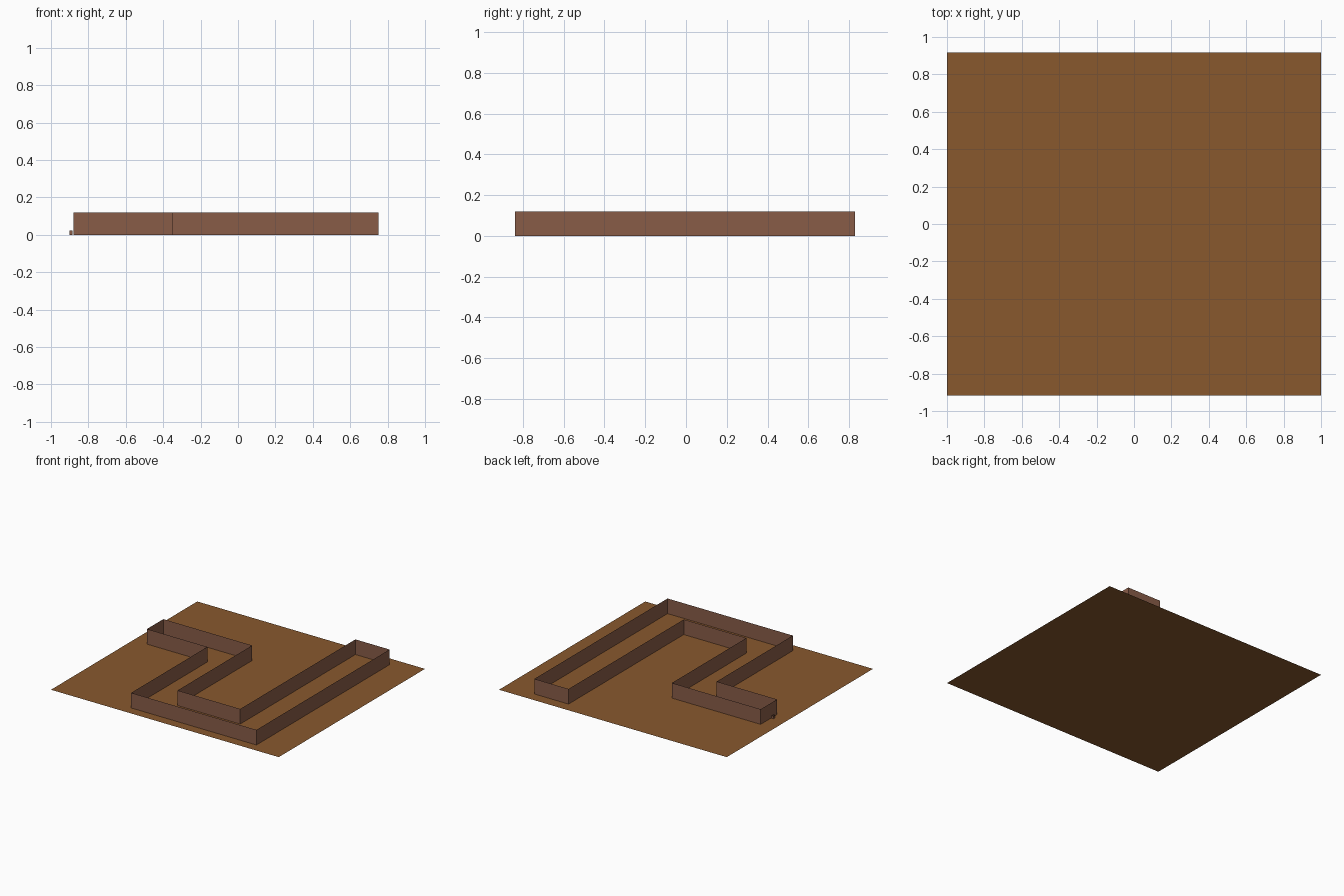
import bpy, bmesh

if "Cube" in bpy.data.objects:
    bpy.data.objects.remove(bpy.data.objects["Cube"])


def material(name, rgb):
    m = bpy.data.materials.new(name)
    m.diffuse_color = (*rgb, 1)
    m.use_nodes = True
    m.node_tree.nodes["Principled BSDF"].inputs["Base Color"].default_value = m.diffuse_color
    return m


def finish(bm, name, mat):
    mesh = bpy.data.meshes.new(name)
    bm.to_mesh(mesh)
    bm.free()
    obj = bpy.data.objects.new(name, mesh)
    mesh.materials.append(mat)
    bpy.context.collection.objects.link(obj)
    return obj


def wall_loop(name, points, height, mat):
    """Thin sheet walls standing on a closed outline, open above and below."""
    bm = bmesh.new()
    low = [bm.verts.new((x, y, 0)) for x, y in points]
    high = [bm.verts.new((x, y, height)) for x, y in points]
    for i in range(len(points)):
        j = (i + 1) % len(points)
        bm.faces.new((low[i], low[j], high[j], high[i]))
    return finish(bm, name, mat)


floor_brown = material("floor brown", (0.250, 0.098, 0.027))
wall_brown = material("wall brown", (0.250, 0.107, 0.064))

# Flat floor sheet
bm = bmesh.new()
bm.faces.new([bm.verts.new((x, y, 0)) for x, y in
              ((-1, -0.917), (1, -0.917), (1, 0.917), (-1, 0.917))])
finish(bm, "floor", floor_brown)

# Winding corridor walls, anticlockwise so the faces point outward
wall_loop("corridor_walls", [
    (-0.35, -0.84), (0.75, -0.84), (0.75, 0.83), (0.45, 0.83), (0.45, -0.615),
    (-0.10, -0.615), (-0.10, 0.32), (-0.88, 0.32), (-0.88, 0.115), (-0.35, 0.115),
], 0.12, wall_brown)

# Tiny open square post at the end of the corridor
wall_loop("small_post", [
    (-0.902, 0.172), (-0.884, 0.172), (-0.884, 0.19), (-0.902, 0.19),
], 0.022, wall_brown)
